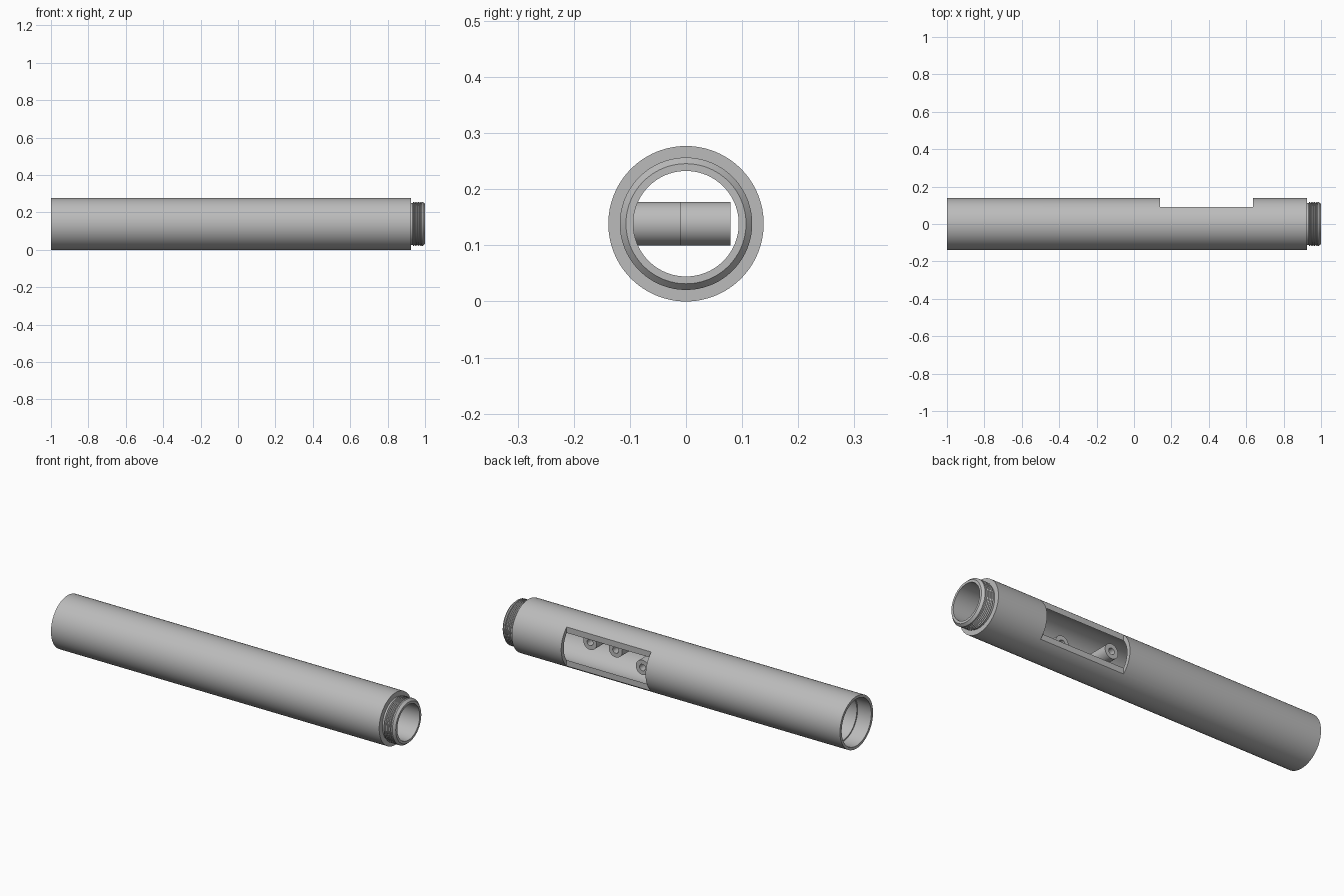
import bpy, bmesh, math
from mathutils import Matrix, Vector

default = bpy.data.objects.get("Cube")
if default:
    bpy.data.objects.remove(default, do_unlink=True)

R = 0.1385            # outer tube radius, also the height of the axis
BORE = 0.117          # main inner radius
NECK = 0.094          # inner radius of the threaded neck

steel = bpy.data.materials.new("grey_metal")
steel.use_nodes = True
color = (0.5, 0.5, 0.5, 1)
steel.diffuse_color = color
steel.node_tree.nodes["Principled BSDF"].inputs["Base Color"].default_value = color


def finish(name, bm):
    bmesh.ops.recalc_face_normals(bm, faces=bm.faces[:])
    mesh = bpy.data.meshes.new(name)
    bm.to_mesh(mesh)
    bm.free()
    mesh.materials.append(steel)
    obj = bpy.data.objects.new(name, mesh)
    bpy.context.collection.objects.link(obj)
    return obj


def activate(obj):
    bpy.ops.object.select_all(action='DESELECT')
    obj.select_set(True)
    bpy.context.view_layer.objects.active = obj


def smooth(obj):
    activate(obj)
    bpy.ops.object.shade_smooth_by_angle(angle=math.radians(25))


def revolve(name, profile, steps, matrix):
    """Turn a closed (position along axis, radius) profile around local x."""
    bm = bmesh.new()
    verts = [bm.verts.new((x, 0, r)) for x, r in profile]
    edges = [bm.edges.new((verts[i - 1], verts[i])) for i in range(len(verts))]
    bmesh.ops.spin(bm, geom=verts + edges, cent=(0, 0, 0), axis=(1, 0, 0),
                   angle=math.tau, steps=steps, use_merge=False)
    bmesh.ops.remove_doubles(bm, verts=bm.verts[:], dist=1e-5)
    bm.transform(matrix)
    return finish(name, bm)


# Tube body: open socket on the left end, threaded neck on the right end
profile = [(-1, 0.124), (-1, R), (0.925, R), (0.925, 0.112), (0.934, 0.112)]
pitch = 0.009
for i in range(5):
    start = 0.934 + i * pitch
    profile += [(start + pitch * 0.4, 0.118), (start + pitch * 0.6, 0.118),
                (start + pitch, 0.112)]
profile += [(0.981, 0.118), (0.988, 0.118), (1, 0.107), (1, NECK),
            (0.87, NECK), (0.87, BORE), (-0.92, BORE), (-0.92, 0.124)]
tube = revolve("tube_body", profile, 96, Matrix.Translation((0, 0, R)))

# Rectangular window cut into the back of the tube
bm = bmesh.new()
bmesh.ops.create_cube(bm, size=1, matrix=Matrix.Translation((0.3875, 0.192, R))
                      @ Matrix.Diagonal((0.495, 0.2, 0.4, 1)))
cutter = finish("window_cutter", bm)
cutter.hide_render = True
cut = tube.modifiers.new("window", 'BOOLEAN')
cut.operation = 'DIFFERENCE'
cut.solver = 'EXACT'
cut.object = cutter
activate(tube)
bpy.ops.object.modifier_apply(modifier=cut.name)
bpy.data.objects.remove(cutter, do_unlink=True)
smooth(tube)

# Hollow mounting posts rising from the front wall toward the window
for name, x, top in (("long_post", 0.2, 0.079),
                     ("middle_post", 0.42, -0.01),
                     ("end_post", 0.57, -0.01)):
    ring = [(-0.124, 0.017), (-0.124, 0.039), (top, 0.039), (top, 0.017)]
    post = revolve(name, ring, 40, Matrix.Translation((x, 0, R))
                   @ Matrix.Rotation(math.pi / 2, 4, 'Z'))
    smooth(post)
